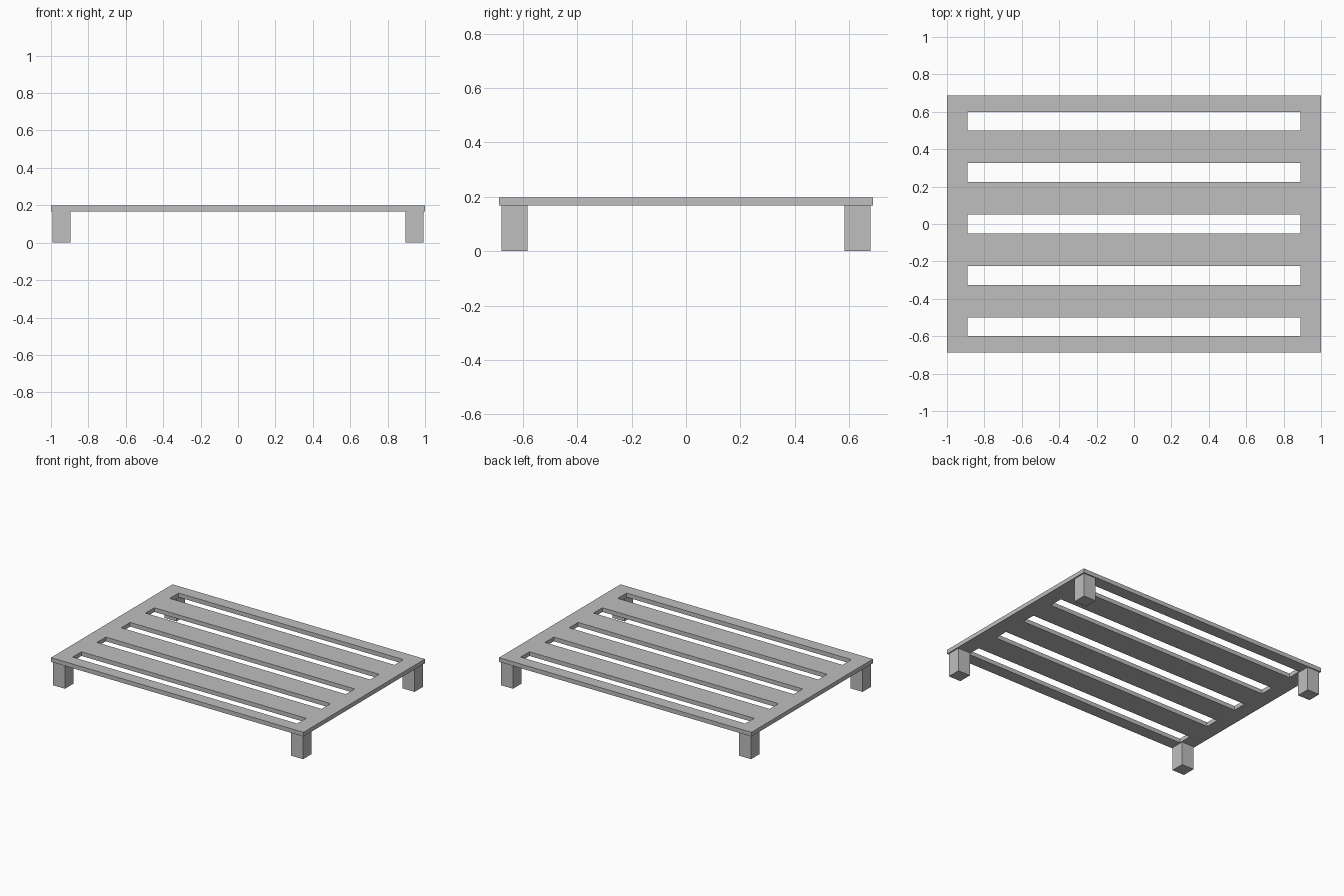
import bpy
import bmesh
from mathutils import Matrix, Vector

HALF_X, HALF_Y = 1.0, 0.687
TOP, UNDERSIDE = 0.198, 0.168
SLOT_HALF_X, SLOT_HALF_Y, SLOT_STEP = 0.89, 0.05, 0.275
LEG = 0.096
LEG_X, LEG_Y = 0.943, 0.631

default = bpy.data.objects.get("Cube")
if default:
    bpy.data.objects.remove(default, do_unlink=True)

grey = bpy.data.materials.new("plain grey")
grey.use_nodes = True
colour = (0.52, 0.52, 0.52, 1)
grey.diffuse_color = colour
grey.node_tree.nodes["Principled BSDF"].inputs["Base Color"].default_value = colour


def add_object(name, bm):
    bmesh.ops.recalc_face_normals(bm, faces=bm.faces)
    mesh = bpy.data.meshes.new(name)
    bm.to_mesh(mesh)
    bm.free()
    mesh.materials.append(grey)
    obj = bpy.data.objects.new(name, mesh)
    bpy.context.collection.objects.link(obj)
    return obj


# Slotted top: a sheet of cells with the slots left open, extruded to thickness
xs = [-HALF_X, -SLOT_HALF_X, SLOT_HALF_X, HALF_X]
ys = [-HALF_Y]
for i in range(-2, 3):
    ys += [i * SLOT_STEP - SLOT_HALF_Y, i * SLOT_STEP + SLOT_HALF_Y]
ys.append(HALF_Y)

bm = bmesh.new()
grid = [[bm.verts.new((x, y, UNDERSIDE)) for x in xs] for y in ys]
for row in range(len(ys) - 1):
    for col in range(len(xs) - 1):
        is_slot = col == 1 and row % 2 == 1
        if not is_slot:
            bm.faces.new((grid[row][col], grid[row][col + 1],
                          grid[row + 1][col + 1], grid[row + 1][col]))
extruded = bmesh.ops.extrude_face_region(bm, geom=bm.faces[:], use_keep_orig=True)
raised = [g for g in extruded["geom"] if isinstance(g, bmesh.types.BMVert)]
bmesh.ops.translate(bm, verts=raised, vec=(0, 0, TOP - UNDERSIDE))
add_object("slatted_top", bm)

# Four square legs, one under each corner
for side, sx in (("right", -1), ("left", 1)):
    for end, sy in (("front", -1), ("back", 1)):
        bm = bmesh.new()
        size = Matrix.Diagonal((LEG, LEG, UNDERSIDE, 1))
        bmesh.ops.create_cube(bm, size=1, matrix=size)
        leg = add_object(f"{end}_{side}_leg", bm)
        leg.location = Vector((sx * LEG_X, sy * LEG_Y, UNDERSIDE / 2))
